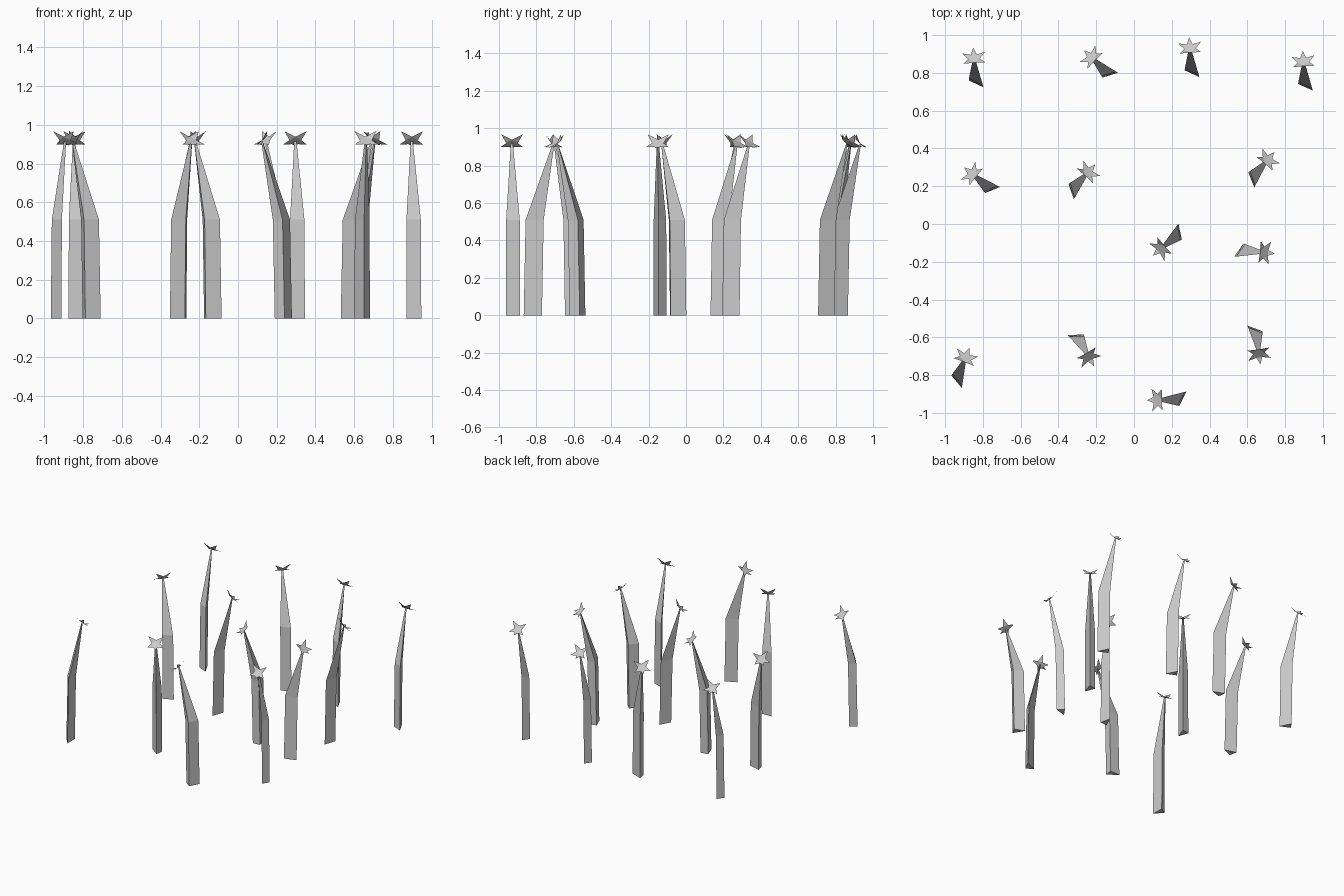
import bpy, bmesh
from math import sin, cos, radians
from mathutils import Matrix

if "Cube" in bpy.data.objects:
    bpy.data.objects.remove(bpy.data.objects["Cube"])

# Each plant: flower x, flower y, direction (degrees) in which the stem sits
PLANTS = [
    (-.847, .877, -86), (-.224, .881, -44), (.296, .931, -86), (.897, .859, -86),
    (-.855, .264, -39), (-.243, .273, 228), (.707, .338, 230), (.143, -.130, 41),
    (.690, -.151, 174), (-.892, -.708, 249), (-.240, -.703, 120),
    (.661, -.687, 98), (.124, -.931, 2),
]


def make_object(name, bm, matrix):
    bmesh.ops.recalc_face_normals(bm, faces=bm.faces)
    mesh = bpy.data.meshes.new(name)
    bm.to_mesh(mesh)
    bm.free()
    ob = bpy.data.objects.new(name, mesh)
    ob.matrix_world = matrix
    bpy.context.collection.objects.link(ob)
    return ob


def stem():
    # Three-sided stalk: upright lower half, upper half leaning in to a thin tip
    base = [(.066, .002), (.115, -.036), (.156, .039)]
    tip = [(-.004, 0), (.003, -.006), (.004, .006)]
    rings = [(0, base), (.51, [(x - .010, y * .95) for x, y in base]), (.915, tip)]
    bm = bmesh.new()
    loops = [[bm.verts.new((x, y, z)) for x, y in pts] for z, pts in rings]
    for a, b in zip(loops, loops[1:]):
        for i in range(3):
            j = (i + 1) % 3
            bm.faces.new((a[i], a[j], b[j], b[i]))
    bm.faces.new(loops[0])
    bm.faces.new(loops[-1])
    return bm


def flower():
    # Five-pointed star: flat centre with broad petals bent forward
    bm = bmesh.new()
    # petal angle from the stem side, length, forward bend
    petals = [(48, .077, .020), (120, .070, .006), (180, .058, .020),
              (240, .070, .006), (312, .077, .020)]
    notches = [0, 84, 150, 210, 276]
    ring = [bm.verts.new((.031 * cos(radians(a)), .031 * sin(radians(a)), 0))
            for a in notches]
    bm.faces.new(ring)
    for i, (a, r, lift) in enumerate(petals):
        p = bm.verts.new((r * cos(radians(a)), r * sin(radians(a)), lift))
        bm.faces.new((ring[i], p, ring[(i + 1) % 5]))
    # tilt so the flower faces up and away from the stem
    bm.transform(Matrix.Translation((0, 0, .918)) @ Matrix.Rotation(radians(-42), 4, 'Y'))
    return bm


for n, (x, y, ang) in enumerate(PLANTS, 1):
    place = Matrix.Translation((x, y, 0)) @ Matrix.Rotation(radians(ang), 4, 'Z')
    make_object(f"stem_{n}", stem(), place)
    make_object(f"flower_{n}", flower(), place)
